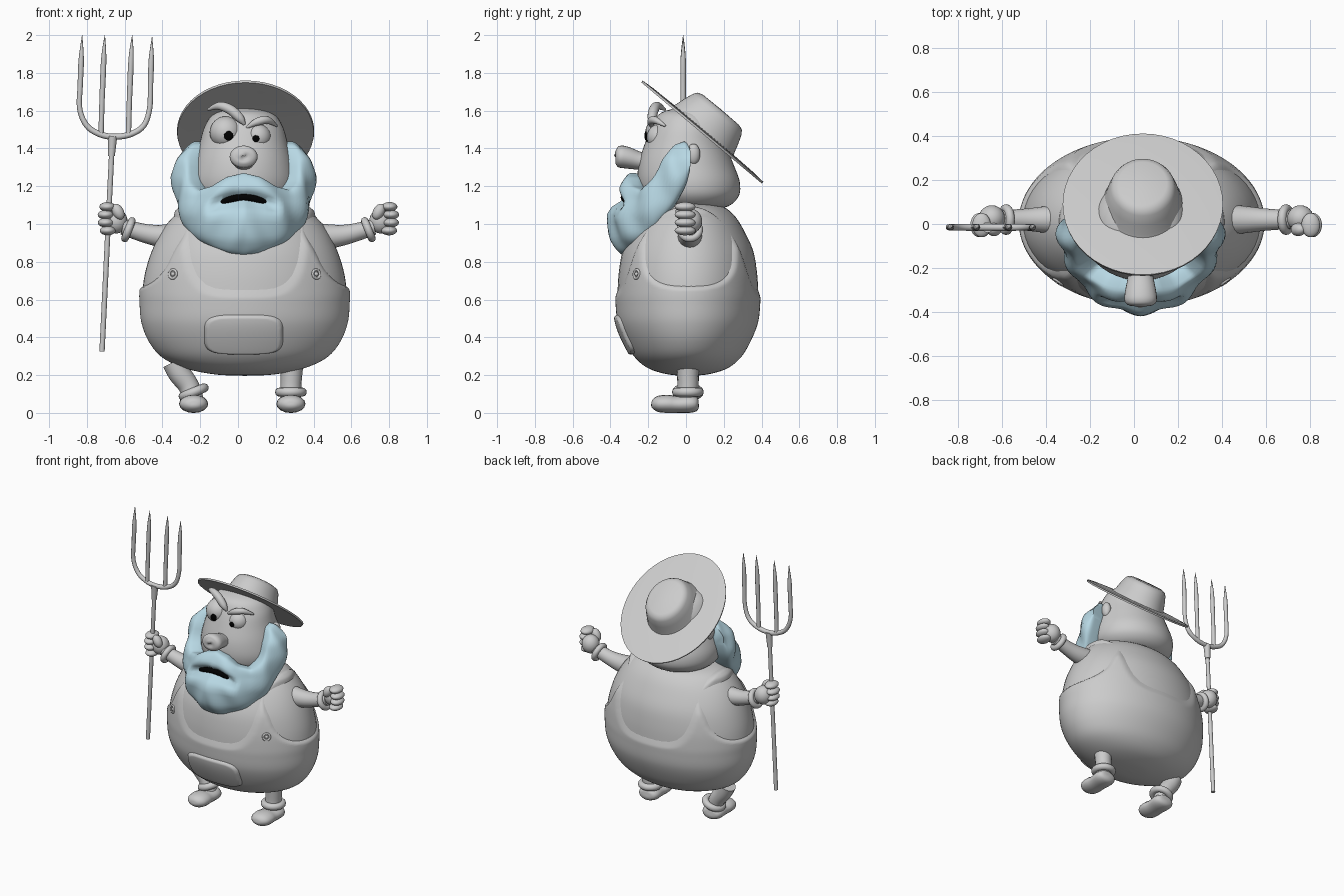
import bpy, math
from math import sin, cos, pi, radians
from mathutils import Vector


def material(name, rgb):
    m = bpy.data.materials.new(name)
    m.diffuse_color = (*rgb, 1)
    return m


BLUE = material("beard_blue", (0.48, 0.69, 0.78))
BLACK = material("black", (0.0, 0.0, 0.0))


def finish(ob, mat=None, angle=40):
    ob.data.shade_smooth()
    ob.data.set_sharp_from_angle(angle=radians(angle))
    if mat:
        ob.data.materials.append(mat)
    return ob


def loft(name, rings, mat=None, closed=True, angle=40):
    n = len(rings[0])
    verts = [tuple(p) for r in rings for p in r]
    faces = []
    for i in range(len(rings) - 1):
        for j in range(n if closed else n - 1):
            k = (j + 1) % n
            faces.append((i * n + j, i * n + k, (i + 1) * n + k, (i + 1) * n + j))
    if closed:
        faces += [tuple(reversed(range(n))), tuple(range(len(verts) - n, len(verts)))]
    me = bpy.data.meshes.new(name)
    me.from_pydata(verts, [], faces)
    ob = bpy.data.objects.new(name, me)
    bpy.context.collection.objects.link(ob)
    return finish(ob, mat, angle)


def catmull(pts, t):
    """Smooth point on a list of tuples, t in 0..1."""
    f = min(max(t, 0), 1) * (len(pts) - 1)
    i = min(int(f), len(pts) - 2)
    u = f - i
    p = [pts[min(max(i + d, 0), len(pts) - 1)] for d in (-1, 0, 1, 2)]
    return [0.5 * (2 * b + (c - a) * u + (2 * a - 5 * b + 4 * c - d) * u * u
                   + (3 * b - a - 3 * c + d) * u ** 3) for a, b, c, d in zip(*p)]


def interp(keys, x):
    """Linear lookup in (x, value) pairs."""
    for (a, va), (b, vb) in zip(keys, keys[1:]):
        if x <= b:
            return va + (vb - va) * max(0, (x - a) / (b - a))
    return keys[-1][1]


def tube(name, pts, mat=None, sides=16, steps=20, angle=40):
    """Round tube through (x, y, z, radius) points."""
    rings = []
    for i in range(steps + 1):
        t = i / steps
        x, y, z, r = catmull(pts, t)
        d = (Vector(catmull(pts, t + 0.01)[:3]) - Vector(catmull(pts, t - 0.01)[:3])).normalized()
        u = d.cross(Vector((0, 1, 0)) if abs(d.y) < 0.8 else Vector((1, 0, 0))).normalized()
        v = d.cross(u)
        rings.append([Vector((x, y, z)) + max(r, 0.001) * (u * cos(a) + v * sin(a))
                      for a in (2 * pi * k / sides for k in range(sides))])
    return loft(name, rings, mat, angle=angle)


def ball(name, loc, scale, mat=None, rot=(0, 0, 0)):
    bpy.ops.mesh.primitive_uv_sphere_add(segments=24, ring_count=16, location=loc, rotation=rot)
    ob = bpy.context.object
    ob.name, ob.scale = name, scale
    return finish(ob, mat, 180)


def ring(name, loc, R, r, rot):
    bpy.ops.mesh.primitive_torus_add(major_radius=R, minor_radius=r, major_segments=32,
                                     minor_segments=12, location=loc, rotation=rot)
    bpy.context.object.name = name
    return finish(bpy.context.object, None, 180)


# Torso profile: z, x radius, y radius
BODY = [(0.208, 0.001, 0.001), (0.215, 0.15, 0.1), (0.245, 0.30, 0.2), (0.30, 0.42, 0.27),
        (0.38, 0.49, 0.32), (0.48, 0.53, 0.36), (0.58, 0.54, 0.372), (0.65, 0.54, 0.372),
        (0.75, 0.525, 0.365), (0.86, 0.49, 0.345), (0.96, 0.44, 0.30), (1.04, 0.375, 0.25),
        (1.09, 0.30, 0.19), (1.115, 0.15, 0.1), (1.12, 0.001, 0.001)]


def body_skin(name, swell, a0=0, a1=2 * pi, t0=0, t1=1, na=160, nt=110):
    """Torso surface scaled out from its middle by swell(x, y, z)."""
    full = a1 - a0 > 6
    rings = []
    for i in range(nt + 1):
        z, rx, ry = catmull(BODY, t0 + (t1 - t0) * i / nt)
        row = []
        for j in range(na):
            a = a0 + (a1 - a0) * j / (na if full else na - 1)
            x, y = rx * cos(a), ry * sin(a)
            k = 1 + swell(x, y, z)
            row.append((0.035 + x * k, 0.01 + y * k, 0.6 + (z - 0.6) * k))
        rings.append(row)
    return loft(name, rings, None, full, 60)


def oval(a, b, p):
    return (abs(a) ** p + abs(b) ** p) ** (1 / p)


def step(v, lo, hi, k=6):
    return lo + (hi - lo) * min(max((v - 1) * k + 0.5, 0), 1)


# Overalls dip under the shirt at the armholes and the front and back necklines
def overall_swell(x, y, z):
    arm = oval((y - 0.005) / 0.23, (z - 0.855) / 0.185, 3) if abs(x) > 0.2 else 9
    neck = oval(x / 0.3, (z - 1.15) / 0.5, 4)
    return step(min(arm, neck), -0.03, 0.03)


body_skin("shirt_body", lambda x, y, z: 0, na=64, nt=50)
body_skin("overalls", overall_swell)
body_skin("front_pocket", lambda x, y, z: step(oval((x + 0.005) / 0.2, (z - 0.42) / 0.1, 4), 0.07, 0.0),
          radians(235), radians(305), 0.2, 0.42, 70, 50)

# Strap buttons
for s in (-1, 1):
    loc = Vector((0.035 + s * 0.38, -0.262, 0.735))
    n = Vector((s * 0.58, -0.8, 0.1)).normalized()
    rot = n.to_track_quat('Z', 'Y').to_euler()
    ring("button_rim", loc, 0.023, 0.007, rot)
    ball("button_centre", loc, (0.012, 0.012, 0.01), rot=rot)

# Head
HEAD = [(1.07, 0.001, 0.001, 0.03), (1.085, 0.18, 0.17, 0.03), (1.14, 0.265, 0.25, 0.025),
        (1.22, 0.285, 0.27, 0.015), (1.32, 0.265, 0.25, 0.0), (1.42, 0.235, 0.215, -0.005),
        (1.52, 0.205, 0.18, 0.0), (1.59, 0.145, 0.13, 0.0), (1.625, 0.001, 0.001, 0.01)]
rings = []
for i in range(41):
    z, rx, ry, cy = catmull(HEAD, i / 40)
    rings.append([(0.03 + rx * cos(a), cy + ry * sin(a), z) for a in (2 * pi * k / 48 for k in range(48))])
loft("head", rings, angle=180)
for s in (-1, 1):
    ball("ear", (0.03 + s * 0.25, 0.04, 1.37), (0.03, 0.035, 0.055))

# Face
ball("left_eye", (-0.065, -0.13, 1.485), (0.085, 0.085, 0.085))
ball("right_eye", (0.105, -0.138, 1.46), (0.07, 0.07, 0.07))
ball("left_pupil", (-0.05, -0.212, 1.467), (0.025, 0.008, 0.025), BLACK)
ball("right_pupil", (0.095, -0.207, 1.452), (0.018, 0.007, 0.018), BLACK)
nose = tube("nose", [(0, -0.2, 1.33, 0.045), (0, -0.25, 1.335, 0.048), (0, -0.31, 1.35, 0.057),
                     (0, -0.35, 1.358, 0.058), (0, -0.37, 1.36, 0.04), (0, -0.373, 1.36, 0.001)],
            sides=24, angle=180)
nose.scale.x, nose.location.x = 1.25, 0.03
tube("left_brow", [(-0.16, -0.11, 1.605, 0.006), (-0.1, -0.15, 1.625, 0.021), (-0.04, -0.17, 1.605, 0.026),
                   (0.01, -0.18, 1.56, 0.023), (0.035, -0.18, 1.525, 0.006)], angle=180)
tube("right_brow", [(0.045, -0.18, 1.51, 0.006), (0.1, -0.185, 1.54, 0.02), (0.155, -0.165, 1.55, 0.02),
                    (0.205, -0.11, 1.52, 0.006)], angle=180)

# Beard: closed sections swept round the face from ear to ear
LOW = [(0, 0.835), (15, 0.845), (30, 0.87), (45, 0.905), (55, 0.93), (65, 0.98), (78, 1.09), (90, 1.2), (94, 1.28)]
TOP = [(0, 1.27), (15, 1.25), (30, 1.2), (45, 1.18), (55, 1.23), (65, 1.34), (78, 1.42), (90, 1.44), (94, 1.4)]
FX = [(0.83, 0.84), (0.95, 0.95), (1.1, 1), (1.25, 1), (1.35, 0.93), (1.44, 0.75)]
FY = [(0.83, 0.9), (0.92, 0.98), (1.05, 1), (1.13, 0.9), (1.2, 0.88), (1.27, 0.8)]


def mouth_z(x):
    return 1.14 - 0.04 * (x / 0.145) ** 2


rings = []
for i in range(65):
    deg = -94 + 188 * i / 64
    ph = radians(deg)
    lo, hi = interp(LOW, abs(deg)), interp(TOP, abs(deg))
    row = []
    for j in range(48):
        a = 2 * pi * j / 48
        c = math.copysign(abs(cos(a)) ** 0.7, cos(a))
        z = (lo + hi) / 2 + (hi - lo) / 2 * math.copysign(abs(sin(a)) ** 0.85, sin(a))
        off = 0.05 * c * (1 + 0.22 * sin(abs(ph) * 11 + z * 14)) if c > 0 else 0.12 * c
        x = 0.34 * sin(ph)
        if c > 0:
            off -= 0.05 * math.exp(-((z - mouth_z(x)) / 0.028) ** 2) * min(1, max(0, (0.18 - abs(x)) / 0.04))
        row.append((0.03 + (0.33 * interp(FX, z) + off) * sin(ph),
                    -(0.36 * interp(FY, z) + off) * cos(ph), z))
    rings.append(row)
loft("beard", rings, BLUE, angle=60)
tube("mouth", [(0.03 + x, -0.328 * math.sqrt(1 - (x / 0.36) ** 2), mouth_z(x), r) for x, r in
               ((-0.145, 0.006), (-0.1, 0.016), (-0.05, 0.018), (0, 0.018), (0.05, 0.018), (0.1, 0.016), (0.145, 0.006))],
     BLACK)

# Hat
HAT = [(0.001, 0), (0.2, 0.002), (0.35, -0.003), (0.415, -0.004), (0.418, 0.008), (0.35, 0.013),
       (0.206, 0.016), (0.2, 0.03), (0.185, 0.08), (0.168, 0.125), (0.152, 0.147), (0.125, 0.156), (0.001, 0.158)]
hat = loft("hat", [[(r * 0.87 * cos(a), r * sin(a), z) for a in (2 * pi * k / 48 for k in range(48))]
                   for r, z in HAT], angle=45)
hat.location, hat.rotation_euler = (0.04, 0.085, 1.485), (radians(-40), 0, 0)

# Arms and fists, mirrored about the shoulder centre
for s, side in ((-1, "left"), (1, "right")):
    def m(x):
        return 0.055 + s * (x - 0.055)
    tube(side + "_arm", [(m(0.38), 0.02, 0.935, 0.075), (m(0.5), 0.02, 0.935, 0.062),
                         (m(0.6), 0.02, 0.95, 0.05), (m(0.72), 0.02, 0.985, 0.042)])
    ring(side + "_cuff", (m(0.69), 0.02, 0.97), 0.05, 0.02, (0, s * radians(68), 0))
    ball(side + "_palm", (m(0.755), 0.025, 1.015), (0.06, 0.06, 0.065))
    for i in range(4):
        ball(side + "_finger", (m(0.80 + 0.012 * sin(i)), -0.005, 0.965 + 0.042 * i), (0.042, 0.055, 0.025))
    ball(side + "_thumb", (m(0.745), -0.025, 1.065), (0.03, 0.03, 0.045), rot=(0, s * 0.5, 0))

# Legs and shoes
for side, path, x in (("left", [(-0.34, 0.01, 0.27, 0.062), (-0.31, 0.01, 0.21, 0.06), (-0.26, 0.01, 0.14, 0.055),
                                (-0.235, 0.0, 0.06, 0.055)], -0.235),
                      ("right", [(0.285, 0.01, 0.28, 0.065), (0.283, 0.01, 0.2, 0.057), (0.28, 0.01, 0.13, 0.055),
                                 (0.28, 0.0, 0.06, 0.055)], 0.28)):
    tube(side + "_leg", path)
    lean = radians(-22) if side == "left" else 0
    ring(side + "_trouser_cuff", (x, 0.01, 0.11), 0.06, 0.024, (0, lean, 0))
    tube(side + "_shoe", [(x, 0.068, 0.045, 0.001), (x, 0.06, 0.045, 0.035), (x, 0.02, 0.048, 0.048),
                          (x, -0.05, 0.045, 0.045), (x, -0.1, 0.048, 0.048), (x, -0.15, 0.047, 0.042),
                          (x, -0.178, 0.045, 0.022), (x, -0.184, 0.045, 0.001)], angle=180)
    shoe = bpy.context.collection.objects[-1]
    shoe.scale.x, shoe.location.x = 1.6, -0.6 * x

# Pitchfork
Y = -0.015
tube("fork_handle", [(-0.72, Y, 0.325, 0.014), (-0.692, Y, 0.9, 0.014), (-0.665, Y, 1.45, 0.014)])
tube("fork_socket", [(-0.67, Y, 1.36, 0.018), (-0.667, Y, 1.41, 0.021), (-0.664, Y, 1.465, 0.025)])
tube("fork_outer_tines", [(-0.825, Y, 2.0, 0.001), (-0.83, Y, 1.87, 0.014), (-0.835, Y, 1.74, 0.014),
                          (-0.838, Y, 1.61, 0.014), (-0.8, Y, 1.52, 0.015), (-0.73, Y, 1.475, 0.016),
                          (-0.655, Y, 1.462, 0.016), (-0.57, Y, 1.475, 0.016), (-0.5, Y, 1.52, 0.015),
                          (-0.468, Y, 1.61, 0.014), (-0.463, Y, 1.74, 0.014), (-0.459, Y, 1.87, 0.014),
                          (-0.455, Y, 1.99, 0.001)], sides=12, steps=60)
for x in (-0.725, -0.58):
    tube("fork_inner_tine", [(x, Y, 1.475, 0.014), (x + 0.005, Y, 1.65, 0.014), (x + 0.014, Y, 1.87, 0.014),
                             (x + 0.02, Y, 2.0, 0.001)], sides=12)
